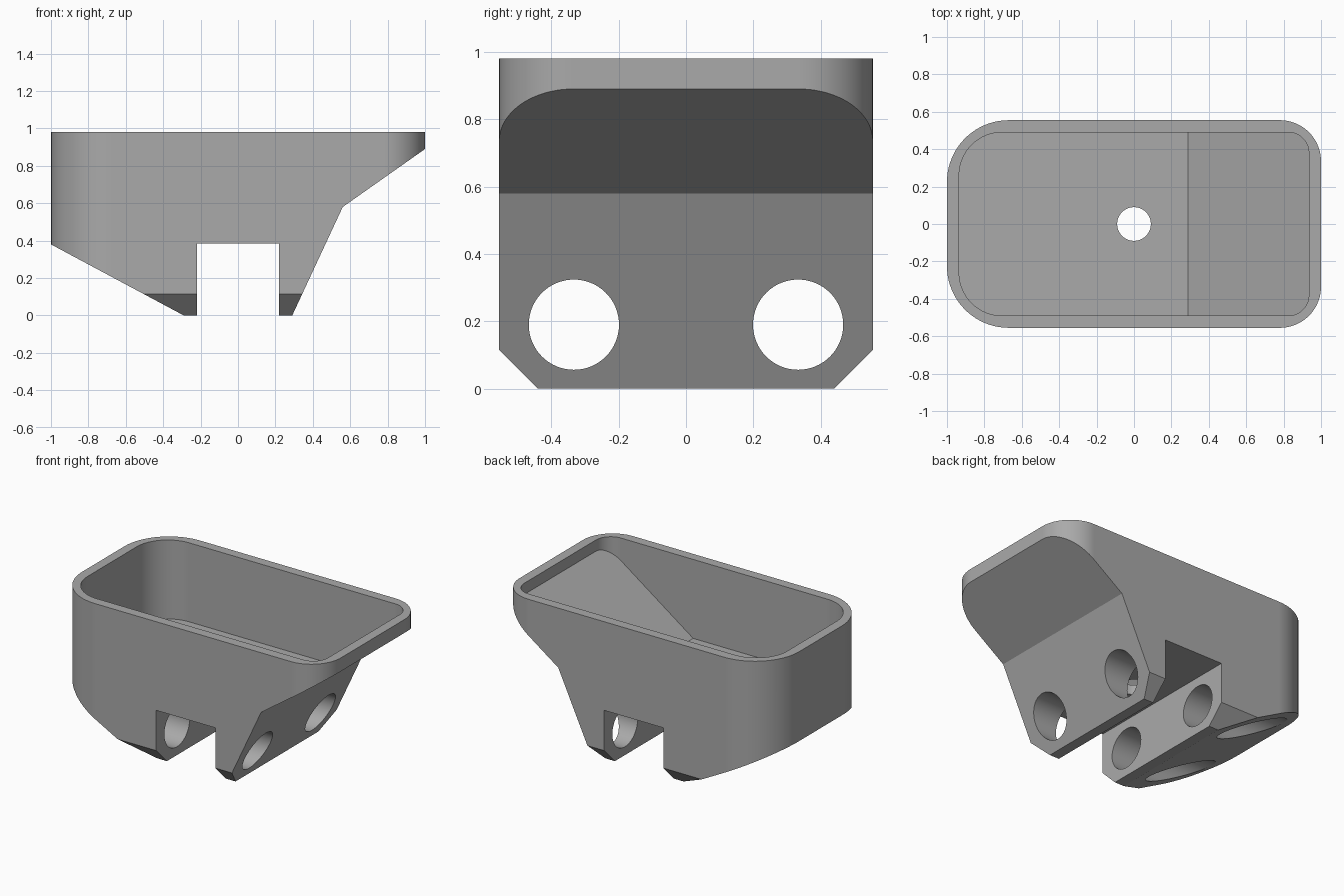
import bpy, bmesh, math
from mathutils import Vector

cube = bpy.data.objects.get("Cube")
if cube:
    bpy.data.objects.remove(cube, do_unlink=True)

HALF_WIDTH, TOP, WALL = 0.555, 0.98, 0.065

grey = bpy.data.materials.new("plain_grey")
grey.use_nodes = True
colour = (0.4, 0.4, 0.4, 1)
grey.diffuse_color = colour
grey.node_tree.nodes["Principled BSDF"].inputs["Base Color"].default_value = colour


def prism(name, points, sweep):
    """Sweep a closed polygon along a vector into a solid."""
    bm = bmesh.new()
    face = bm.faces.new([bm.verts.new(p) for p in points])
    swept = bmesh.ops.extrude_face_region(bm, geom=[face])["geom"]
    bmesh.ops.translate(bm, vec=Vector(sweep),
                        verts=[v for v in swept if isinstance(v, bmesh.types.BMVert)])
    bmesh.ops.recalc_face_normals(bm, faces=bm.faces[:])
    mesh = bpy.data.meshes.new(name)
    bm.to_mesh(mesh)
    bm.free()
    mesh.materials.append(grey)
    obj = bpy.data.objects.new(name, mesh)
    bpy.context.collection.objects.link(obj)
    return obj


def side_prism(name, profile, half):
    """Sweep an x-z profile across the width."""
    return prism(name, [(x, -half, z) for x, z in profile], (0, 2 * half, 0))


def rounded_plan(half_x, half_y, r_back, r_front, z, steps=20):
    """Rectangle with a different corner radius at each end."""
    corners = [(1, 1, r_front), (-1, 1, r_back), (-1, -1, r_back), (1, -1, r_front)]
    points = []
    for i, (sx, sy, r) in enumerate(corners):
        for k in range(steps + 1):
            a = math.pi / 2 * (i + k / steps)
            points.append((sx * (half_x - r) + r * math.cos(a),
                           sy * (half_y - r) + r * math.sin(a), z))
    return points


def circle(radius, place, steps=64):
    angles = [2 * math.pi * k / steps for k in range(steps)]
    return [place(radius * math.cos(a), radius * math.sin(a)) for a in angles]


def combine(target, tool, operation):
    """Apply a boolean and discard the tool."""
    mod = target.modifiers.new(operation, "BOOLEAN")
    mod.operation, mod.solver, mod.object = operation, "EXACT", tool
    bpy.context.view_layer.objects.active = target
    bpy.ops.object.modifier_apply(modifier=mod.name)
    bpy.data.objects.remove(tool, do_unlink=True)


# Outer shell: rounded plan trimmed by the hopper's side profile
body = prism("hopper_body", rounded_plan(1, HALF_WIDTH, 0.33, 0.22, 0), (0, 0, TOP))
outline = [(-0.29, 0), (0.29, 0), (0.56, 0.58), (1, 0.89),
           (1.2, 1.031), (1.2, 1.2), (-1.2, 1.2), (-1.2, 0.487)]
combine(body, side_prism("side_outline", outline, 1), "INTERSECT")

# Inner cavity: flat floor with a ramp towards the lip
cavity = prism("cavity", rounded_plan(1 - WALL, HALF_WIDTH - WALL, 0.23, 0.11, 0.3), (0, 0, 1))
FLOOR, RAMP = 0.45, 0.705
inside = [(-1.2, FLOOR), (0.29, FLOOR), (1.2, FLOOR + RAMP * 0.91), (1.2, 1.5), (-1.2, 1.5)]
combine(cavity, side_prism("cavity_floor", inside, 1), "INTERSECT")
combine(body, cavity, "DIFFERENCE")

# Slot across the underside
slot = [(-0.22, -0.1), (0.22, -0.1), (0.22, 0.385), (-0.22, 0.385)]
combine(body, side_prism("slot", slot, 1), "DIFFERENCE")

# Drain hole
combine(body, prism("drain", circle(0.09, lambda u, v: (u, v, 0.2)), (0, 0, 0.5)), "DIFFERENCE")

# Lower chamfers and long round holes on both sides
for s in (-1, 1):
    chamfer = [(-1.5, s * 0.34, -0.1), (-1.5, s * 0.64, 0.2), (-1.5, s * 0.64, -0.1)]
    combine(body, prism("chamfer", chamfer, (3, 0, 0)), "DIFFERENCE")
    bore = circle(0.134, lambda u, v: (-1.5, s * 0.333 + u, 0.19 + v))
    combine(body, prism("bore", bore, (3, 0, 0)), "DIFFERENCE")

# Smooth curved walls, crisp edges
bpy.ops.object.select_all(action="DESELECT")
body.select_set(True)
bpy.context.view_layer.objects.active = body
bpy.ops.object.shade_smooth_by_angle(angle=math.radians(20))
weighted = body.modifiers.new("even_shading", "WEIGHTED_NORMAL")
weighted.keep_sharp = True
